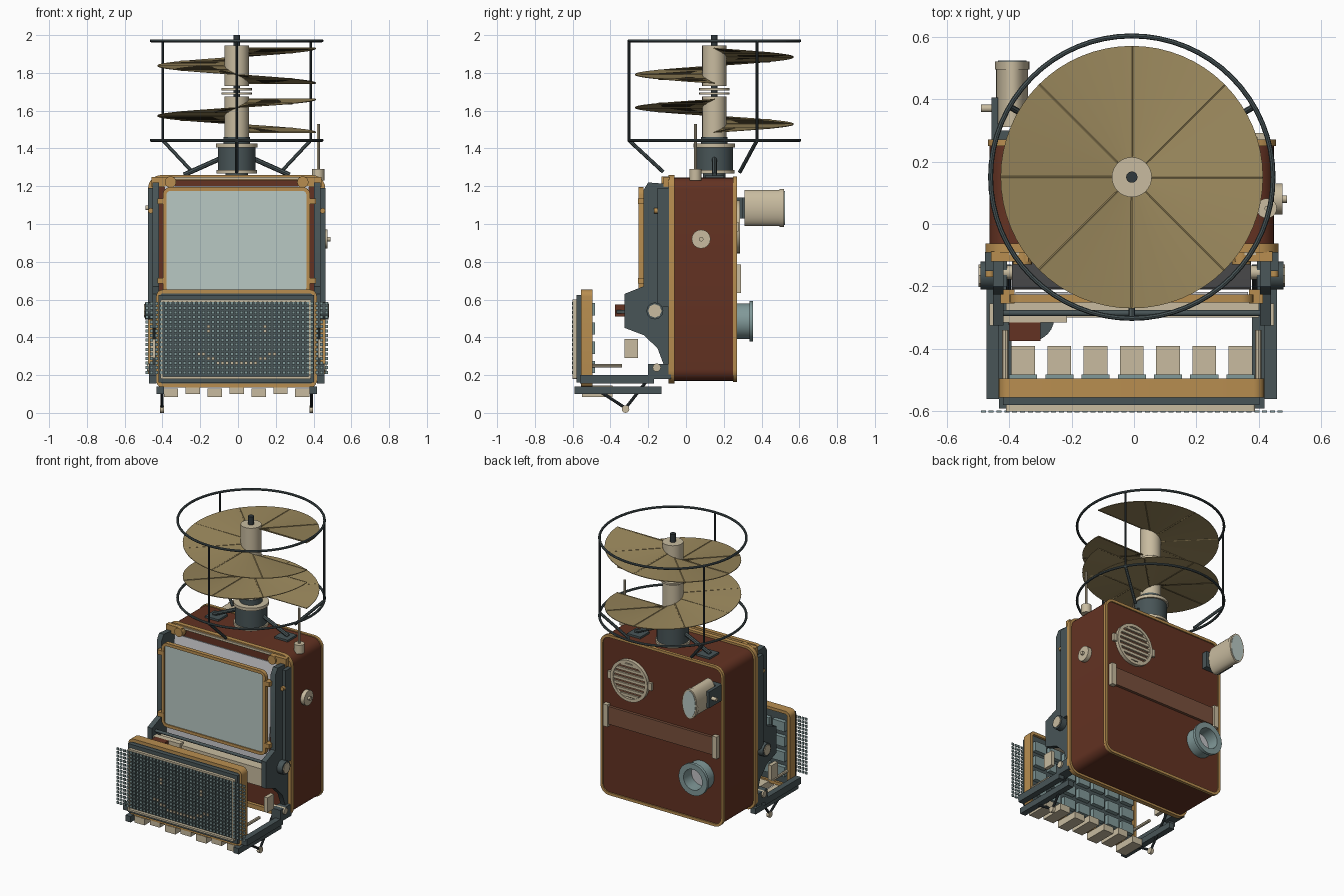
import bpy, bmesh
from math import sin, cos, pi, radians
from mathutils import Vector

if bpy.data.objects.get("Cube"):
    bpy.data.objects.remove(bpy.data.objects["Cube"])

def material(name, *rgb):
    m = bpy.data.materials.new(name)
    m.use_nodes = True
    m.diffuse_color = (*rgb, 1)
    m.node_tree.nodes["Principled BSDF"].inputs["Base Color"].default_value = (*rgb, 1)
    return m

RED = material("dark red paint", .125, .032, .016)
BEIGE = material("beige enamel", .58, .5, .35)
GOLD = material("golden trim", .48, .27, .08)
BLADE = material("olive canvas", .33, .25, .11)
SLATE = material("slate metal", .065, .09, .095)
BLACK = material("dark steel", .03, .04, .045)
SCREEN = material("pale glass", .48, .58, .55)
TEAL = material("grey teal", .22, .32, .32)
STRAP = material("brown leather", .19, .08, .045)
WHITE = material("light grey sheet", .55, .55, .57)
CX, AY = -.007, .15          # model mid-line and rotor axis
made = []

def finish(name, bm, *mats):
    bmesh.ops.recalc_face_normals(bm, faces=bm.faces)
    me = bpy.data.meshes.new(name)
    bm.to_mesh(me)
    bm.free()
    for m in mats:
        me.materials.append(m)
    ob = bpy.data.objects.new(name, me)
    bpy.context.collection.objects.link(ob)
    made.append(ob)
    return ob

def add_box(bm, x, y, z):
    r = bmesh.ops.create_cube(bm, size=1)
    for v in r["verts"]:
        v.co = Vector([(a + b) / 2 + c * (b - a) for (a, b), c in zip((x, y, z), v.co)])
    return r["verts"]

def box(name, x, y, z, mat):
    bm = bmesh.new()
    add_box(bm, x, y, z)
    return finish(name, bm, mat)

def rod(name, p, q, r, mat, n=20, r2=None):
    p, q = Vector(p), Vector(q)
    bm = bmesh.new()
    bmesh.ops.create_cone(bm, cap_ends=True, segments=n, radius1=r,
                          radius2=r if r2 is None else r2, depth=(q - p).length)
    ob = finish(name, bm, mat)
    ob.location = (p + q) / 2
    ob.rotation_mode = 'QUATERNION'
    ob.rotation_quaternion = (q - p).to_track_quat('Z', 'Y')
    return ob

def rounded(x0, x1, z0, z1, r, n=6):
    pts = []
    for i, (cx, cz) in enumerate([(x1-r, z1-r), (x0+r, z1-r), (x0+r, z0+r), (x1-r, z0+r)]):
        for k in range(n + 1):
            a = pi / 2 * (i + k / n)
            pts.append((cx + r * cos(a), cz + r * sin(a)))
    return pts

def oval(cx, cz, rx, rz, n=32):
    return [(cx + rx * cos(2*pi*i/n), cz + rz * sin(2*pi*i/n)) for i in range(n)]

def prism(name, loop, a, b, mat, hole=None, axis='y'):
    """Extrude an outline along an axis, with an optional matching hole."""
    place = (lambda u, v, d: (u, d, v)) if axis == 'y' else (lambda u, v, d: (d, u, v))
    bm = bmesh.new()
    rings = [[bm.verts.new(place(u, v, d)) for u, v in l] for l in (loop, hole) if l for d in (a, b)]
    n = len(loop)
    def bridge(p, q):
        for i in range(n):
            bm.faces.new((p[i], p[(i+1) % n], q[(i+1) % n], q[i]))
    bridge(rings[0], rings[1])
    if hole:
        bridge(rings[2], rings[3])
        bridge(rings[0], rings[2])
        bridge(rings[1], rings[3])
    else:
        bm.faces.new(rings[0])
        bm.faces.new(rings[1])
    return finish(name, bm, mat)

def frame(name, x0, x1, z0, z1, r, w, a, b, mat):
    return prism(name, rounded(x0, x1, z0, z1, r), a, b, mat,
                 rounded(x0+w, x1-w, z0+w, z1-w, max(r-w, .004)))

def torus(name, z, R, r, mat):
    bpy.ops.mesh.primitive_torus_add(location=(CX, AY, z), major_radius=R, minor_radius=r,
                                     major_segments=64, minor_segments=8)
    ob = bpy.context.object
    ob.name = name
    ob.data.materials.append(mat)
    made.append(ob)

# case with trim
L, R, B, T = -.462, .448, .17, 1.245
prism("case", rounded(L, R, B, T, .06), -.07, .262, RED)
frame("case_front_trim", L-.014, R+.014, B-.014, T+.014, .07, .03, -.092, -.062, GOLD)
frame("case_back_trim", L-.006, R+.006, B-.006, T+.006, .065, .018, .25, .27, GOLD)
box("case_top_lip", (-.4, .39), (-.1, -.07), (1.235, 1.25), BEIGE)

# back: vent, strap, tube, lamp
vx, vz = .23, .985
prism("vent_rim", oval(vx, vz, .14, .14), .26, .285, BEIGE, oval(vx, vz, .12, .12))
prism("vent_recess", oval(vx, vz, .125, .125), .26, .268, STRAP)
for i in range(-3, 4):
    h = .034 * i
    w = (.122**2 - h*h) ** .5
    box("vent_slat", (vx-w, vx+w), (.262, .28), (vz+h-.009, vz+h+.009), BEIGE)
for s in (-1, 1):
    box("vent_tab", (vx+s*.15-.015, vx+s*.15+.015), (.26, .278), (vz-.025, vz+.025), BEIGE)
    box("strap_bracket", (CX+s*.41-.017, CX+s*.41+.017), (.26, .292), (.635, .785), BEIGE)
box("strap", (CX-.41, CX+.41), (.262, .28), (.65, .77), STRAP)
tx, tz = -.3, .485
prism("tube", oval(tx, tz, .095, .095), .26, .34, TEAL, oval(tx, tz, .07, .07))
prism("tube_flange", oval(tx, tz, .107, .107), .335, .355, TEAL, oval(tx, tz, .07, .07))
prism("tube_base", oval(tx, tz, .072, .072), .262, .27, WHITE)
prism("lamp", oval(-.39, 1.085, .051, .096), .31, .515, BEIGE)
prism("lamp_rim", oval(-.39, 1.085, .055, .1), .495, .52, BEIGE, oval(-.39, 1.085, .045, .088))
prism("lamp_lens", oval(-.39, 1.085, .046, .09), .5, .523, SCREEN)
box("lamp_bracket", (-.456, -.436), (.27, .405), (1.03, 1.14), SLATE)
box("lamp_mount", (-.456, -.33), (.262, .3), (1.03, 1.14), SLATE)
rod("lamp_knob", (-.49, .37, 1.085), (-.45, .37, 1.085), .012, BEIGE)

# side dial and antenna
rod("dial", (.44, .08, .92), (.475, .08, .92), .05, BEIGE, 16)
rod("dial_hub", (.47, .08, .92), (.49, .08, .92), .012, BEIGE)
rod("antenna_base", (.425, .05, 1.23), (.425, .05, 1.29), .032, BEIGE)
rod("antenna", (.425, .05, 1.28), (.425, .05, 1.53), .008, BEIGE, 8)

# rotor mast
def mast(name, z0, z1, r, mat):
    rod(name, (CX, AY, z0), (CX, AY, z1), r, mat, 32)
mast("mast_base", 1.24, 1.27, .06, SLATE)
mast("hub", 1.27, 1.41, .1, SLATE)
mast("hub_cap", 1.405, 1.425, .11, BEIGE)
mast("hub_foot", 1.268, 1.285, .108, BEIGE)
mast("hub_collar", 1.42, 1.46, .07, SLATE)
mast("lower_column", 1.45, 1.675, .064, BEIGE)
mast("upper_column", 1.73, 1.945, .064, BEIGE)
mast("lower_flange", 1.685, 1.697, .08, BEIGE)
mast("upper_flange", 1.708, 1.72, .08, BEIGE)
mast("axle", 1.4, 2.0, .018, BLACK)

# counter-turning spiral sails with ribs
def sail(name, z0, z1, turn):
    bm = bmesh.new()
    rows, n = [], 64
    for i in range(n + 1):
        a, z = turn * 2 * pi * i / n, z0 + (z1 - z0) * i / n
        rows.append([bm.verts.new((CX + r*cos(a), AY + r*sin(a), z + d))
                     for r, d in ((.05, .002), (.42, .002), (.42, -.002), (.05, -.002))])
        if i % 8 == 0:
            rod(name + "_rib", (CX + .06*cos(a), AY + .06*sin(a), z),
                (CX + .418*cos(a), AY + .418*sin(a), z), .0045, BLADE, 6)
    for p, q in zip(rows, rows[1:]):
        for k in range(4):
            bm.faces.new((p[k], p[(k+1) % 4], q[(k+1) % 4], q[k]))
    bm.faces.new(rows[0])
    bm.faces.new(rows[-1])
    finish(name, bm, BLADE)
sail("lower_sail", 1.485, 1.66, 1)
sail("upper_sail", 1.745, 1.93, -1)

# cage around the rotor
for z in (1.443, 1.97):
    torus("cage_ring", z, .452, .008, SLATE)
for deg in (-90, 30, 150):
    c, s = cos(radians(deg)), sin(radians(deg))
    at = lambda r, z: (CX + r*c, AY + r*s, z)
    rod("cage_post", at(.452, 1.443), at(.452, 1.97), .007, BLACK, 8)
    rod("cage_strut", at(.452, 1.443), at(.27, 1.275), .01, SLATE, 8)
for s in (-1, 1):
    rod("mast_strut", (CX+s*.09, AY, 1.345), (CX+s*.28, AY, 1.26), .013, SLATE, 8)
    box("mast_foot", (CX+s*.26-.05, CX+s*.26+.05), (AY-.05, AY+.05), (1.243, 1.258), SLATE)

# screen and the curved sheet behind it
frame("screen_frame", -.398, .382, .625, 1.195, .04, .02, -.252, -.225, GOLD)
prism("screen", rounded(-.385, .37, .635, 1.183, .03), -.245, -.228, SCREEN)
box("screen_back", (-.38, .365), (-.228, -.218), (.63, 1.18), WHITE)
arc = [(-.12 - .09 * sin(pi/2 * i/8), 1.2 - .7 * i/8) for i in range(9)]
prism("curved_sheet", arc + [(y + .008, z) for y, z in reversed(arc)], -.39, .375, WHITE, axis='x')
box("lower_trough", (-.41, .4), (-.3, -.225), (.44, .56), BEIGE)
rod("cross_rod", (-.43, -.285, .6), (.42, -.285, .6), .01, SLATE)
box("gear_box", (-.45, -.215), (-.315, -.277), (.51, .575), BEIGE)
rod("gear", (-.33, -.3, .525), (-.33, -.3, .545), .075, SLATE, 24)
box("red_block", (-.4, -.3), (-.375, -.315), (.51, .575), RED)

# side plates with knobs, corner clips and folding arms
plate = [(-.075, 1.21), (-.2, 1.22), (-.225, 1.18), (-.225, .67), (-.325, .63), (-.325, .45),
         (-.22, .41), (-.15, .34), (-.12, .26), (-.075, .26)]
for s in (-1, 1):
    X = lambda a, b: tuple(sorted((CX + s*a, CX + s*b)))
    P = lambda a, y, z: (CX + s*a, y, z)
    prism("side_plate", plate, *X(.41, .445), SLATE, axis='x')
    box("plate_edge", X(.44, .47), (-.15, -.09), (.56, 1.19), SLATE)
    rod("side_knob", P(.44, -.165, .54), P(.485, -.165, .54), .045, SLATE, 12)
    rod("side_knob_cap", P(.48, -.165, .54), P(.49, -.165, .54), .036, BEIGE, 8)
    box("side_latch", X(.43, .455), (-.325, -.255), (.29, .39), BEIGE)
    box("corner_clip", X(.33, .45), (-.12, -.088), (1.195, 1.25), GOLD)
    rod("clip_disc", P(.35, -.13, 1.222), P(.35, -.09, 1.222), .03, GOLD)
    for z in (.7, 1.12):
        box("screen_hinge", X(.375, .42), (-.255, -.21), (z-.015, z+.015), GOLD)
    rod("plate_bolt", P(.455, -.17, 1.07), P(.455, -.14, 1.07), .014, GOLD)
    box("upper_arm", X(.425, .465), (-.56, -.17), (.155, .2), SLATE)
    box("lower_arm", X(.385, .425), (-.59, -.13), (.1, .14), SLATE)
    box("arm_block", X(.4, .465), (-.2, -.08), (.18, .26), SLATE)
    rod("arm_pin", P(.38, -.155, .24), P(.475, -.155, .24), .022, BEIGE, 12)
    rod("leg_back", P(.395, -.16, .23), P(.395, -.32, .025), .008, BLACK, 8)
    rod("leg_front", P(.395, -.48, .13), P(.395, -.32, .025), .008, BLACK, 8)
    rod("leg_foot", P(.385, -.32, .02), P(.405, -.32, .02), .02, BEIGE, 12)
    rod("arm_rod", P(.405, -.5, .25), P(.405, -.34, .25), .01, BEIGE, 8)

# front panel
frame("panel_rim", -.433, .417, .135, .652, .035, .02, -.556, -.494, GOLD)
box("panel_core", (-.42, .405), (-.55, -.51), (.15, .635), SLATE)
box("panel_face", (-.42, .402), (-.58, -.55), (.16, .625), SLATE)
frame("panel_bezel", -.41, .387, .18, .6, .008, .012, -.6, -.575, BEIGE)
for i in range(7):
    x = -.355 + i * .116
    for k in range(4):
        z = .235 + k * .102
        box("panel_cell", (x-.045, x+.045), (-.515, -.482), (z-.025, z+.04), TEAL)
    box("panel_tab", (x-.038, x+.038), (-.55, -.39), (.1, .145) if i % 2 else (.085, .13), BEIGE)

# grid of small pegs, with a simple face picked out
bm = bmesh.new()
for i in range(39):
    for k in range(16):
        x, z = CX + (i - 19) * .025, .215 + k * .0243
        eye = abs(abs(i - 19) - 6) < 1 and k in (9, 10)
        mouth = abs(i - 19) <= 8 and k == (2 if abs(i - 19) < 5 else 3 if abs(i - 19) < 7 else 4)
        vs = add_box(bm, (x-.008, x+.008), (-.604, -.597), (z-.008, z+.008))
        for f in {f for v in vs for f in v.link_faces}:
            f.material_index = int(eye or mouth)
finish("panel_pegs", bm, TEAL, BEIGE)

bpy.ops.object.select_all(action='DESELECT')
for ob in made:
    ob.select_set(True)
bpy.context.view_layer.objects.active = made[0]
bpy.ops.object.shade_smooth_by_angle(angle=radians(35))
